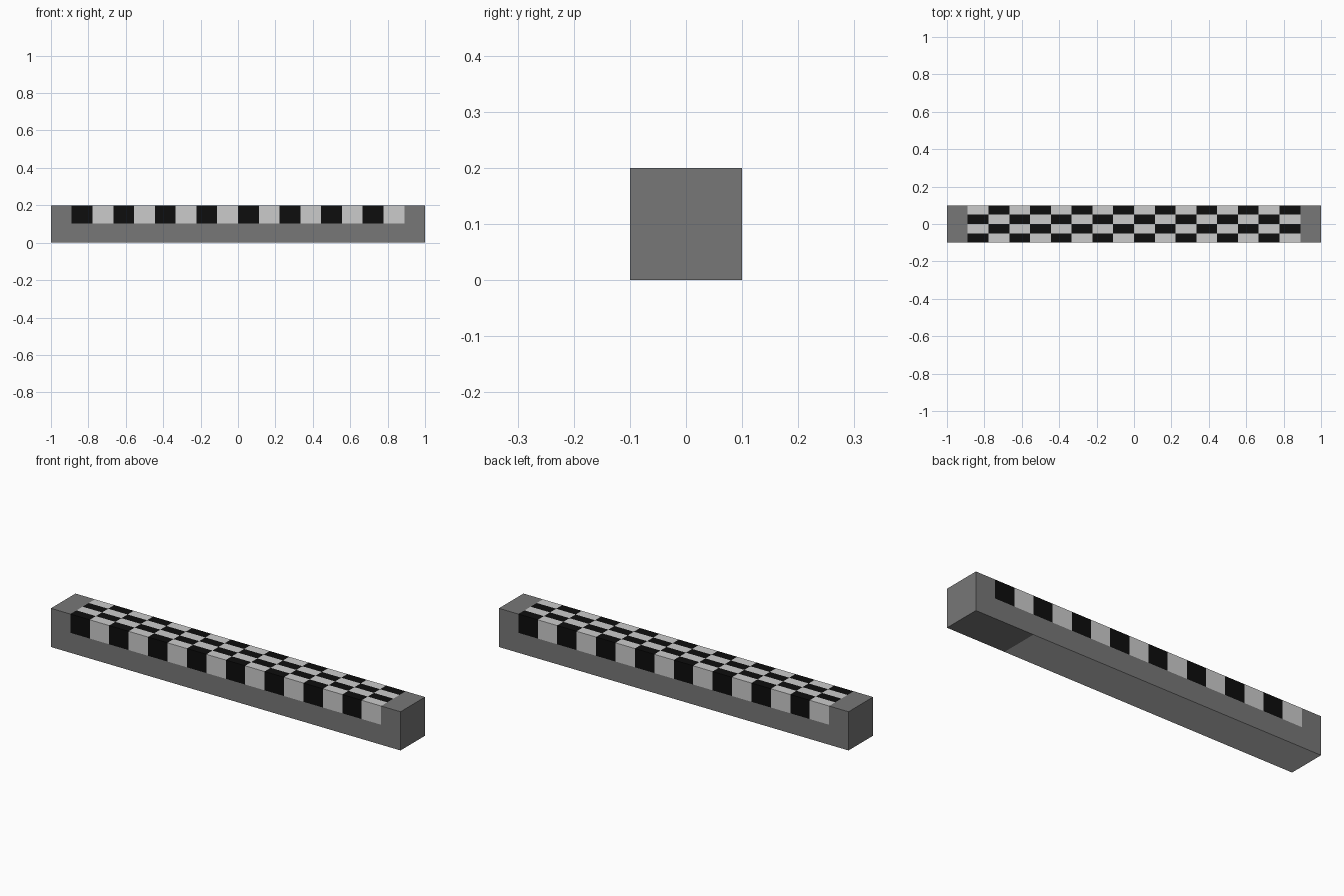
import bpy, bmesh
from mathutils import Vector, Matrix

if "Cube" in bpy.data.objects:
    bpy.data.objects.remove(bpy.data.objects["Cube"])

COLS, ROWS = 18, 4
CELL_X, CELL_Y = 2 / COLS, 0.2 / ROWS


def material(name, value):
    m = bpy.data.materials.new(name)
    m.diffuse_color = (value, value, value, 1)
    m.use_nodes = True
    m.node_tree.nodes["Principled BSDF"].inputs["Base Color"].default_value = m.diffuse_color
    return m


# Kerb block: one box, cut along the checker lines
bm = bmesh.new()
bmesh.ops.create_cube(bm, size=1, matrix=Matrix.Translation((0, 0, 0.1)) @ Matrix.Diagonal((2, 0.2, 0.2, 1)))


def cut(co, no):
    geom = bm.verts[:] + bm.edges[:] + bm.faces[:]
    bmesh.ops.bisect_plane(bm, geom=geom, plane_co=Vector(co), plane_no=Vector(no), dist=1e-5)


for i in range(1, COLS):
    cut((-1 + i * CELL_X, 0, 0), (1, 0, 0))
for j in range(1, ROWS):
    cut((0, -0.1 + j * CELL_Y, 0), (0, 1, 0))
cut((0, 0, 0.103), (0, 0, 1))

# Colours: checker on the top and upper sides, pale underside, grey elsewhere
bm.normal_update()
for f in bm.faces:
    c, n = f.calc_center_median(), f.normal
    col = int((c.x + 1) / CELL_X)
    row = min(ROWS - 1, max(0, int((c.y + 0.1) / CELL_Y)))
    f.material_index = 0
    if n.z < -0.5:
        f.material_index = 1 if col < COLS - 3 else 0
    elif abs(n.x) < 0.5 and c.z > 0.103 and 1 <= col <= COLS - 2:
        # the two middle rows and two outer rows alternate
        f.material_index = 2 if (col + row) % 2 == 1 else 1

mesh = bpy.data.meshes.new("kerb_block")
# rows counted from the front: 0 and 2 start black, 1 and 3 start pale
bm.to_mesh(mesh)
bm.free()
for m in (material("mid grey", 0.185), material("pale grey", 0.6), material("black", 0.004)):
    mesh.materials.append(m)
bpy.context.collection.objects.link(bpy.data.objects.new("kerb_block", mesh))
